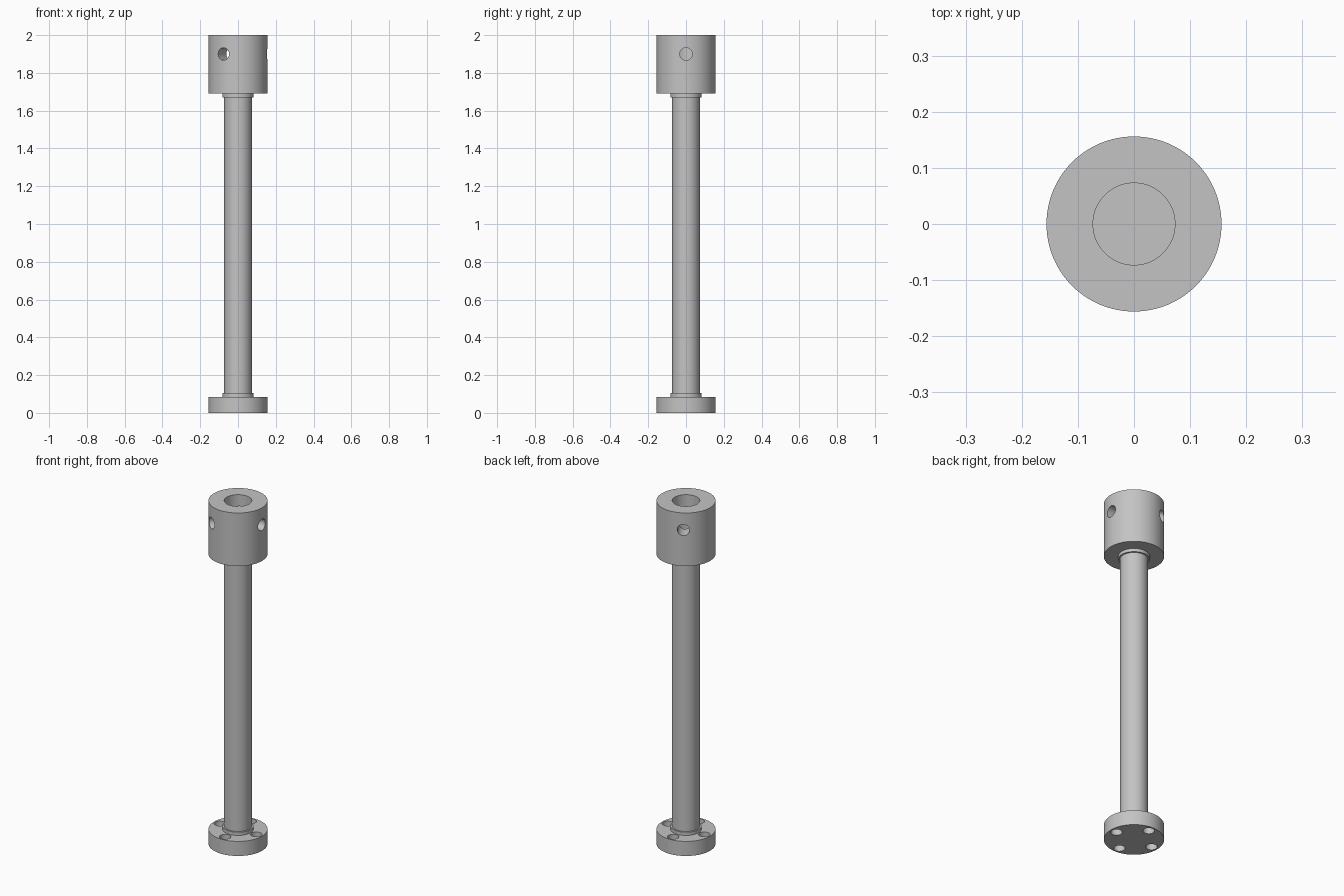
import bpy
import math
from mathutils import Vector

cube = bpy.data.objects.get("Cube")
if cube:
    bpy.data.objects.remove(cube, do_unlink=True)

# Main dimensions
OUTER, SHAFT, SHOULDER = 0.156, 0.073, 0.082
BASE_TOP, COLLAR_BOTTOM, TOP = 0.085, 1.69, 2.0
LIP, BORE_FLOOR = 0.019, 1.78

steel = bpy.data.materials.new("grey steel")
steel.use_nodes = True
GREY = (0.55, 0.55, 0.55, 1)
steel.diffuse_color = GREY
steel.node_tree.nodes["Principled BSDF"].inputs["Base Color"].default_value = GREY


def cylinder(name, radius, bottom, top, x=0, y=0, sides=96):
    bpy.ops.mesh.primitive_cylinder_add(vertices=sides, radius=radius, depth=top - bottom,
                                        location=(x, y, (top + bottom) / 2))
    obj = bpy.context.object
    obj.name = name
    obj.data.materials.append(steel)
    return obj


def cut(target, cutter):
    mod = target.modifiers.new("hole", "BOOLEAN")
    mod.operation = "DIFFERENCE"
    mod.solver = "EXACT"
    mod.object = cutter
    bpy.context.view_layer.objects.active = target
    bpy.ops.object.modifier_apply(modifier=mod.name)
    bpy.data.objects.remove(cutter, do_unlink=True)


# Solid parts, stacked from the floor up
base = cylinder("base_flange", OUTER, 0, BASE_TOP)
parts = [
    base,
    cylinder("lower_shoulder", SHOULDER, BASE_TOP, BASE_TOP + LIP),
    cylinder("shaft", SHAFT, BASE_TOP + LIP, COLLAR_BOTTOM - LIP),
    cylinder("upper_shoulder", SHOULDER, COLLAR_BOTTOM - LIP, COLLAR_BOTTOM),
]
collar = cylinder("top_collar", OUTER, COLLAR_BOTTOM, TOP)
parts.append(collar)

# Four bolt holes through the flange
for i in range(4):
    a = i * math.pi / 2
    cut(base, cylinder("bolt_cutter", 0.03, -0.1, BASE_TOP + 0.1,
                       0.118 * math.cos(a), 0.118 * math.sin(a), 48))

# Blind bore from the top, then three radial set-screw holes
cut(collar, cylinder("bore_cutter", SHAFT, BORE_FLOOR, TOP + 0.1))
for i in range(3):
    a = i * math.tau / 3
    out = Vector((math.cos(a), math.sin(a), 0))
    cutter = cylinder("screw_cutter", 0.033, 0, 0.2, sides=48)
    cutter.rotation_euler = out.to_track_quat("Z", "Y").to_euler()
    cutter.location = out * 0.13 + Vector((0, 0, 1.9))
    bpy.context.view_layer.update()
    cut(collar, cutter)

# Smooth round walls with crisp rims
bpy.ops.object.select_all(action="DESELECT")
for part in parts:
    part.select_set(True)
bpy.context.view_layer.objects.active = base
bpy.ops.object.shade_smooth_by_angle(angle=math.radians(30))
